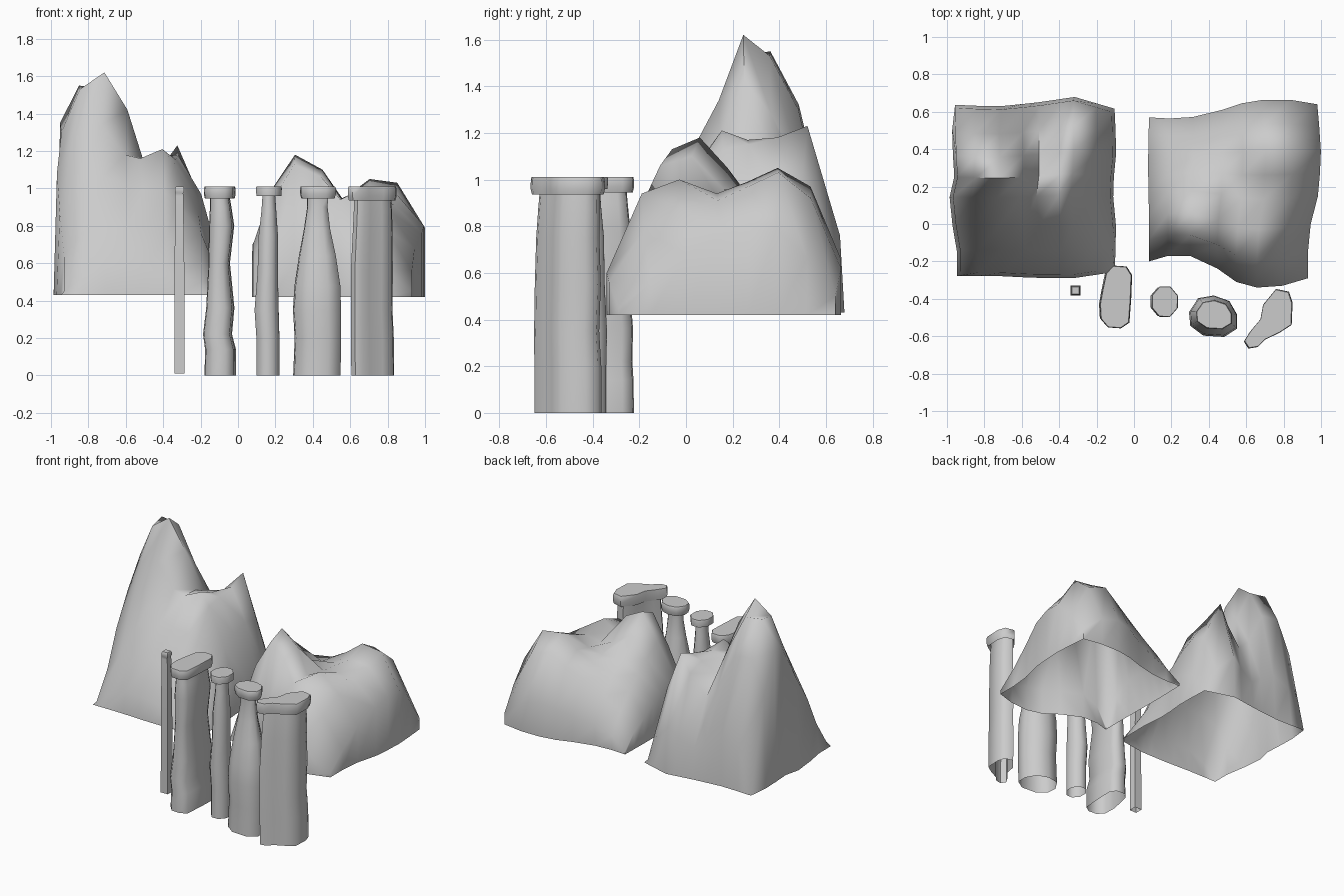
import bpy
import math

stone = bpy.data.materials.new("grey_stone")
stone.diffuse_color = (0.6, 0.6, 0.6, 1)


def add(name, verts, faces, angle):
    me = bpy.data.meshes.new(name)
    me.from_pydata(verts, [], faces)
    me.materials.append(stone)
    for p in me.polygons:
        p.use_smooth = True
    me.set_sharp_from_angle(angle=math.radians(angle))
    ob = bpy.data.objects.new(name, me)
    bpy.context.collection.objects.link(ob)
    return ob


def sample(values, t):
    """Read an evenly spaced list at t in 0..1."""
    f = t * (len(values) - 1)
    i = min(int(f), len(values) - 2)
    return values[i] + (values[i + 1] - values[i]) * (f - i)


def mountain(name, left, right, front, back, us, vs, rows, base, flare):
    """Height grid inside four wavy sides, with a skirt down to the open base."""
    nu, nv = len(us), len(vs)
    verts = []
    for v, row in zip(vs, rows):
        for u, z in zip(us, row):
            x0, x1 = sample(left, v), sample(right, v)
            y0, y1 = sample(front, u), sample(back, u)
            verts.append((x0 + (x1 - x0) * u, y0 + (y1 - y0) * v, z))
    faces = [(j * nu + i, j * nu + i + 1, (j + 1) * nu + i + 1, (j + 1) * nu + i)
             for j in range(nv - 1) for i in range(nu - 1)]
    # Boundary loop, counter-clockwise
    loop = ([i for i in range(nu - 1)]
            + [j * nu + nu - 1 for j in range(nv - 1)]
            + [(nv - 1) * nu + i for i in range(nu - 1, 0, -1)]
            + [j * nu for j in range(nv - 1, 0, -1)])
    cx = sum(verts[k][0] for k in loop) / len(loop)
    cy = sum(verts[k][1] for k in loop) / len(loop)
    start = len(verts)
    for k in loop:
        x, y, _ = verts[k]
        verts.append((cx + (x - cx) * flare, cy + (y - cy) * flare, base))
    n = len(loop)
    for k in range(n):
        m = (k + 1) % n
        faces.append((start + k, start + m, loop[m], loop[k]))
    add(name, verts, faces, 75)


def column(name, outline, profile):
    """Loft an outline up a profile of (height, inset, x shift, y shift)."""
    n = len(outline)
    area = sum(outline[i - 1][0] * outline[i][1] - outline[i][0] * outline[i - 1][1]
               for i in range(n))
    if area < 0:
        outline = outline[::-1]
    xs, ys = [p[0] for p in outline], [p[1] for p in outline]
    w, h = max(xs) - min(xs), max(ys) - min(ys)
    cx, cy = (max(xs) + min(xs)) / 2, (max(ys) + min(ys)) / 2
    verts = []
    for z, d, dx, dy in profile:
        sx, sy = 1 - 2 * d / w, 1 - 2 * d / h
        verts += [(cx + dx + (x - cx) * sx, cy + dy + (y - cy) * sy, z) for x, y in outline]
    faces = [(r * n + i, r * n + (i + 1) % n, (r + 1) * n + (i + 1) % n, (r + 1) * n + i)
             for r in range(len(profile) - 1) for i in range(n)]
    faces.append(tuple((len(profile) - 1) * n + i for i in range(n)))
    add(name, verts, faces, 62)


# Tall mountain: main peak plus a double-tipped shoulder
mountain(
    "tall_mountain",
    [-.93, -.93, -.98, -.94, -.96, -.94], [-.12, -.11, -.13, -.11, -.12],
    [-.26, -.26, -.27, -.27, -.24], [.62, .61, .63, .66, .60],
    [0, .12, .28, .43, .53, .67, .75, .90, 1], [0, .14, .29, .46, .58, .71, .85, 1],
    [[.45, .52, .58, .58, .57, .55, .54, .50, .44],
     [.64, .76, .80, .80, .78, .74, .70, .62, .50],
     [.87, 1.00, 1.06, 1.02, .99, .98, .92, .76, .56],
     [1.08, 1.28, 1.34, 1.18, 1.16, 1.21, 1.13, .86, .60],
     [1.30, 1.53, 1.62, 1.42, 1.16, 1.17, 1.15, .93, .65],
     [1.35, 1.55, 1.53, 1.28, 1.08, 1.14, 1.18, .97, .67],
     [1.08, 1.32, 1.30, 1.05, .96, 1.10, 1.23, .94, .62],
     [.50, .72, .78, .70, .64, .70, .76, .63, .45]],
    .43, 1.04)

# Lower mountain: three humps around a shallow bowl
mountain(
    "low_mountain",
    [.08, .08, .075, .08], [.93, .93, .99, 1.0, .98],
    [-.20, -.15, -.22, -.34, -.34, -.29], [.57, .56, .60, .66, .67, .64],
    [0, .12, .26, .43, .55, .68, .84, 1], [0, .15, .31, .47, .60, .73, .87, 1],
    [[.44, .55, .60, .60, .60, .60, .56, .45],
     [.62, .93, 1.13, 1.06, .94, .94, .78, .56],
     [.70, 1.00, 1.18, 1.10, .94, 1.00, .88, .68],
     [.70, .92, 1.05, .96, .92, .94, .91, .76],
     [.66, .85, .92, .91, .93, .99, .97, .80],
     [.60, .76, .84, .90, .96, 1.05, 1.03, .79],
     [.54, .66, .74, .83, .89, .97, .92, .66],
     [.44, .52, .56, .60, .64, .66, .62, .50]],
    .42, 1.0)

# Thin square post
column("thin_post",
       [(-.34, -.383), (-.285, -.383), (-.285, -.328), (-.34, -.328)],
       [(.01, 0, 0, 0), (.5, .001, 0, 0), (.96, .005, -.002, 0), (.975, .006, -.002, 0),
        (.98, .003, 0, 0), (1.0, .003, 0, 0), (1.01, .008, 0, 0)])

# Mushroom-capped columns
column("oblong_column",
       [(-.11, -.22), (-.04, -.225), (-.01, -.27), (-.015, -.40), (-.025, -.53), (-.07, -.56),
        (-.14, -.555), (-.18, -.51), (-.185, -.43), (-.17, -.35), (-.15, -.26)],
       [(0, .003, .003, 0), (.14, .005, .004, 0), (.22, .010, -.012, 0), (.36, .012, .003, .005),
        (.60, .030, -.003, .005), (.80, .020, .010, 0), (.90, .030, .005, 0), (.96, .035, 0, 0),
        (.945, .008, 0, 0), (.97, .002, 0, 0), (1.0, .003, 0, 0), (1.01, .006, 0, 0)])

column("round_column",
       [(.165 + .075 * math.cos(math.radians(a + 22)), -.415 + .088 * math.sin(math.radians(a + 22)))
        for a in range(0, 360, 45)],
       [(0, .008, -.005, 0), (.2, .008, -.005, 0), (.35, .005, -.012, 0), (.55, .015, -.006, 0),
        (.75, .018, -.003, 0), (.88, .030, 0, 0), (.97, .036, 0, 0),
        (.96, .003, 0, 0), (1.0, 0, 0, 0), (1.01, .003, 0, 0)])

column("flared_column",
       [(.335, -.47), (.37, -.42), (.43, -.41), (.49, -.43), (.52, -.48), (.52, -.53),
        (.47, -.56), (.39, -.555), (.34, -.52)],
       [(0, -.034, -.006, -.008), (.2, -.032, 0, -.008), (.35, -.036, -.005, -.008),
        (.48, -.030, -.003, -.005), (.64, -.006, -.003, 0), (.78, .022, -.005, 0),
        (.90, .038, -.003, 0), (.965, .036, -.002, 0),
        (.945, .004, 0, 0), (.97, -.003, 0, 0), (1.0, -.003, 0, 0), (1.01, .001, 0, 0)])

column("kidney_column",
       [(.76, -.345), (.83, -.36), (.85, -.42), (.845, -.54), (.78, -.582), (.70, -.62),
        (.66, -.66), (.61, -.668), (.585, -.63), (.62, -.575), (.675, -.51), (.69, -.43)],
       [(0, .018, .003, 0), (.2, .018, .001, 0), (.35, .022, -.002, -.005), (.55, .020, -.002, 0),
        (.75, .026, .002, 0), (.88, .030, .004, .005), (.96, .034, .002, .008),
        (.935, .008, 0, 0), (.96, .002, 0, 0), (1.0, .003, 0, 0), (1.01, .007, 0, 0)])
